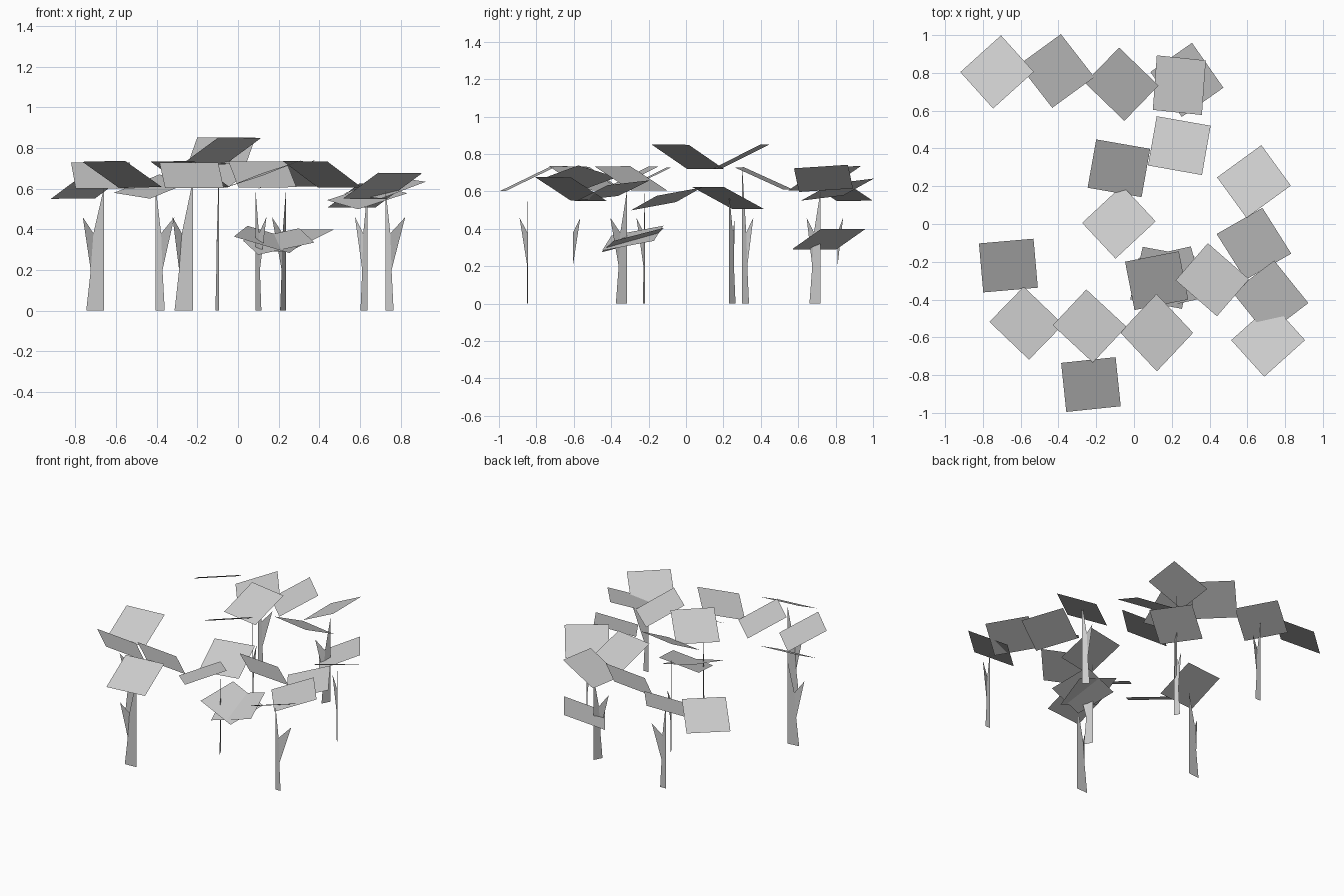
import bpy
from mathutils import Vector, Matrix

SIDE = 0.29


def add_mesh(name, verts, faces):
    me = bpy.data.meshes.new(name)
    me.from_pydata([tuple(v) for v in verts], [], faces)
    me.update()
    ob = bpy.data.objects.new(name, me)
    bpy.context.collection.objects.link(ob)
    return ob


def leaf(i, cx, cy, cz, yaw, gx, gy):
    """Square leaf card; gx, gy are the slopes of its plane."""
    normal = Vector((-gx, -gy, 1)).normalized()
    tilt = Vector((0, 0, 1)).rotation_difference(normal).to_matrix()
    rot = tilt @ Matrix.Rotation(yaw * 3.14159 / 180, 3, 'Z')
    h = SIDE / 2
    pts = [rot @ Vector((x, y, 0)) + Vector((cx, cy, cz))
           for x, y in ((-h, -h), (h, -h), (h, h), (-h, h))]
    add_mesh(f"leaf_card_{i}", pts, [(0, 1, 2, 3)])


def trunk(i, px, py, dx, dy, bx, by, top):
    """Flat trunk blade with a side branch; d = base width, b = branch reach."""
    def at(ox, oy, z):
        return (px + ox, py + oy, z)
    pts = [at(0, 0, 0), at(dx, dy, 0), at(.75 * dx, .75 * dy, .2),
           at(.6 * dx, .6 * dy, .38), at(0, 0, top), at(bx, by, .46)]
    add_mesh(f"trunk_{i}", pts, [(0, 1, 2, 3, 4), (2, 5, 3)])


# Leaf cards: centre x, y, z, yaw in degrees, slope x, slope y
leaves = [
    (-.725, .805, .615, 42, .335, -.37),
    (-.41, .81, .61, 37, .20, .28),
    (-.065, .74, .67, 46, .34, .36),
    (.24, .735, .67, -5, .49, .03),
    (.28, .763, .345, 35, .33, .23),
    (.24, .415, .67, -10, -.08, -.44),
    (-.08, .295, .787, -10, .08, .49),
    (-.08, .01, .785, 43, .34, -.37),
    (.635, .225, .565, 36, .26, -.36),
    (.635, -.105, .56, 31, .16, .285),
    (.415, -.295, .67, -41, -.33, -.37),
    (.722, -.39, .605, 38, .18, .26),
    (.71, -.615, .613, 42, .32, -.37),
    (.12, -.30, .67, 11, -.09, .48),
    (.15, -.285, .35, -12, -.25, .25),
    (.20, -.285, .34, 14, .15, .3),
    (-.235, -.54, .67, -43, -.33, -.37),
    (.12, -.575, .67, 45, .36, .03),
    (-.57, -.525, .67, -44, -.33, -.37),
    (-.665, -.22, .665, 5, -.04, .49),
    (-.228, -.85, .665, 6, -.05, .48),
]
for i, a in enumerate(leaves):
    leaf(i, *a)

# Trunks: straight side x, y, base width vector, branch vector, height
trunks = [
    (-.658, -.22, -.088, -.01, -.105, -.045, .61),
    (-.405, .81, .045, 0, .092, .03, .61),
    (-.222, -.845, -.09, -.005, -.10, -.045, .64),
    (-.093, .30, -.018, .037, -.01, .06, .74),
    (.085, -.315, .03, -.06, .055, -.09, .61),
    (.237, .72, -.03, -.06, -.07, -.075, .61),
    (.637, .23, -.035, .035, -.062, .03, .60),
    (.725, -.605, .04, 0, .097, .04, .60),
]
for i, a in enumerate(trunks):
    trunk(i, *a)
